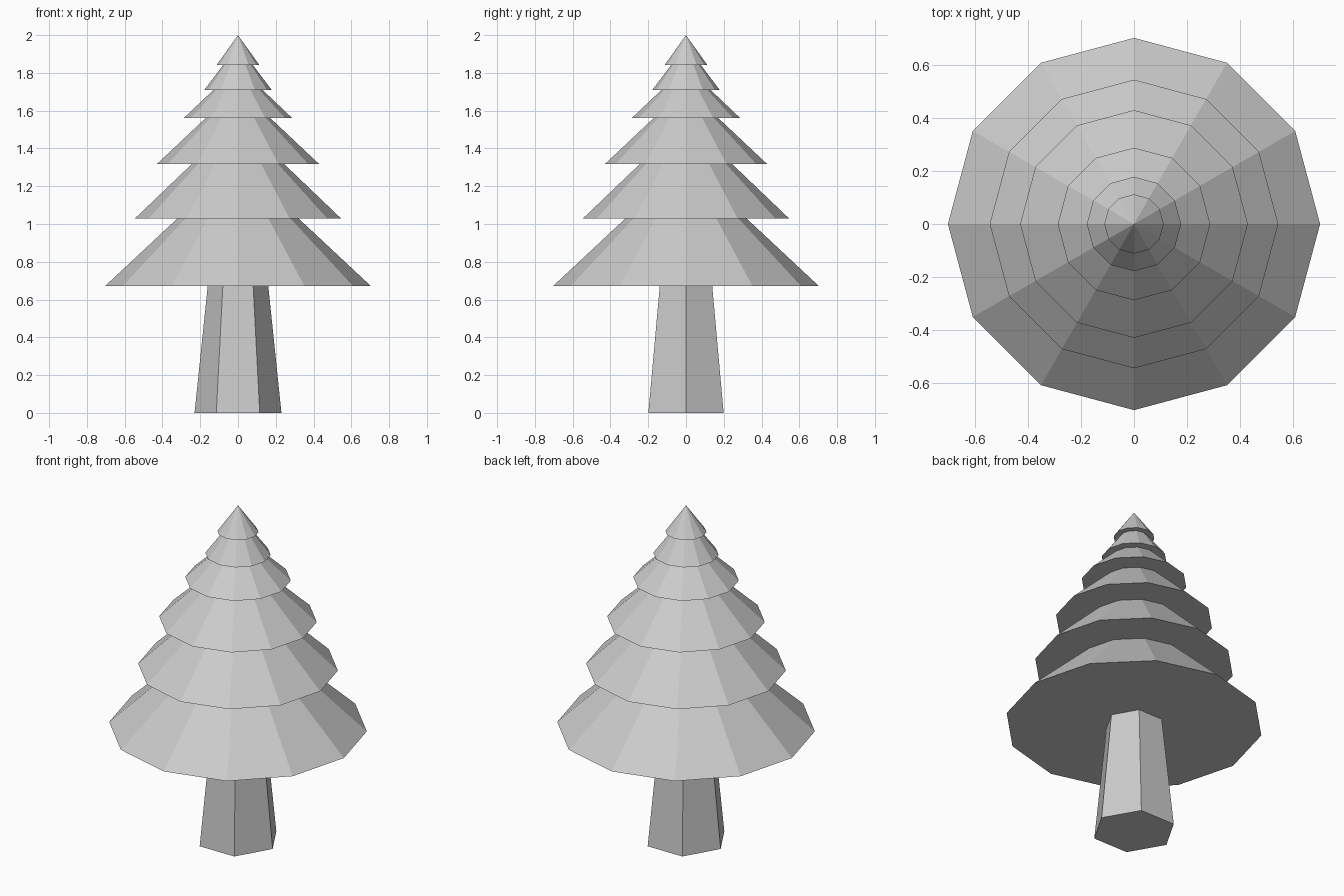
import bpy, bmesh, math

if "Cube" in bpy.data.objects:
    bpy.data.objects.remove(bpy.data.objects["Cube"])


def lathe(name, profile, sides):
    """Flat-faced revolve of (radius, z) points; radius 0 closes to a point, open ends get capped."""
    bm = bmesh.new()
    rings = []
    for r, z in profile:
        if r == 0:
            rings.append([bm.verts.new((0, 0, z))] * sides)
        else:
            rings.append([bm.verts.new((r * math.cos(2 * math.pi * i / sides),
                                        r * math.sin(2 * math.pi * i / sides), z))
                          for i in range(sides)])
    for a, b in zip(rings, rings[1:]):
        for i in range(sides):
            j = (i + 1) % sides
            quad = list(dict.fromkeys((a[i], a[j], b[j], b[i])))
            bm.faces.new(quad)
    for ring in (rings[0], rings[-1]):
        if len(set(ring)) > 1:
            bm.faces.new(ring)
    bmesh.ops.recalc_face_normals(bm, faces=bm.faces)
    mesh = bpy.data.meshes.new(name)
    bm.to_mesh(mesh)
    bm.free()
    obj = bpy.data.objects.new(name, mesh)
    bpy.context.collection.objects.link(obj)
    return obj


# Tapered six-sided trunk
lathe("trunk", [(0.23, 0), (0.16, 0.675)], 6)

# Stepped twelve-sided foliage: (skirt radius, neck radius, skirt height)
tiers = [(0.703, 0.32, 0.672), (0.545, 0.245, 1.03), (0.43, 0.172, 1.317),
         (0.288, 0.13, 1.56), (0.178, 0.078, 1.71), (0.112, 0, 1.843)]
heights = [t[2] for t in tiers[1:]] + [2.0]
profile = []
for (skirt, neck, z), top in zip(tiers, heights):
    profile += [(skirt, z), (neck, top)]
lathe("foliage", profile, 12)
